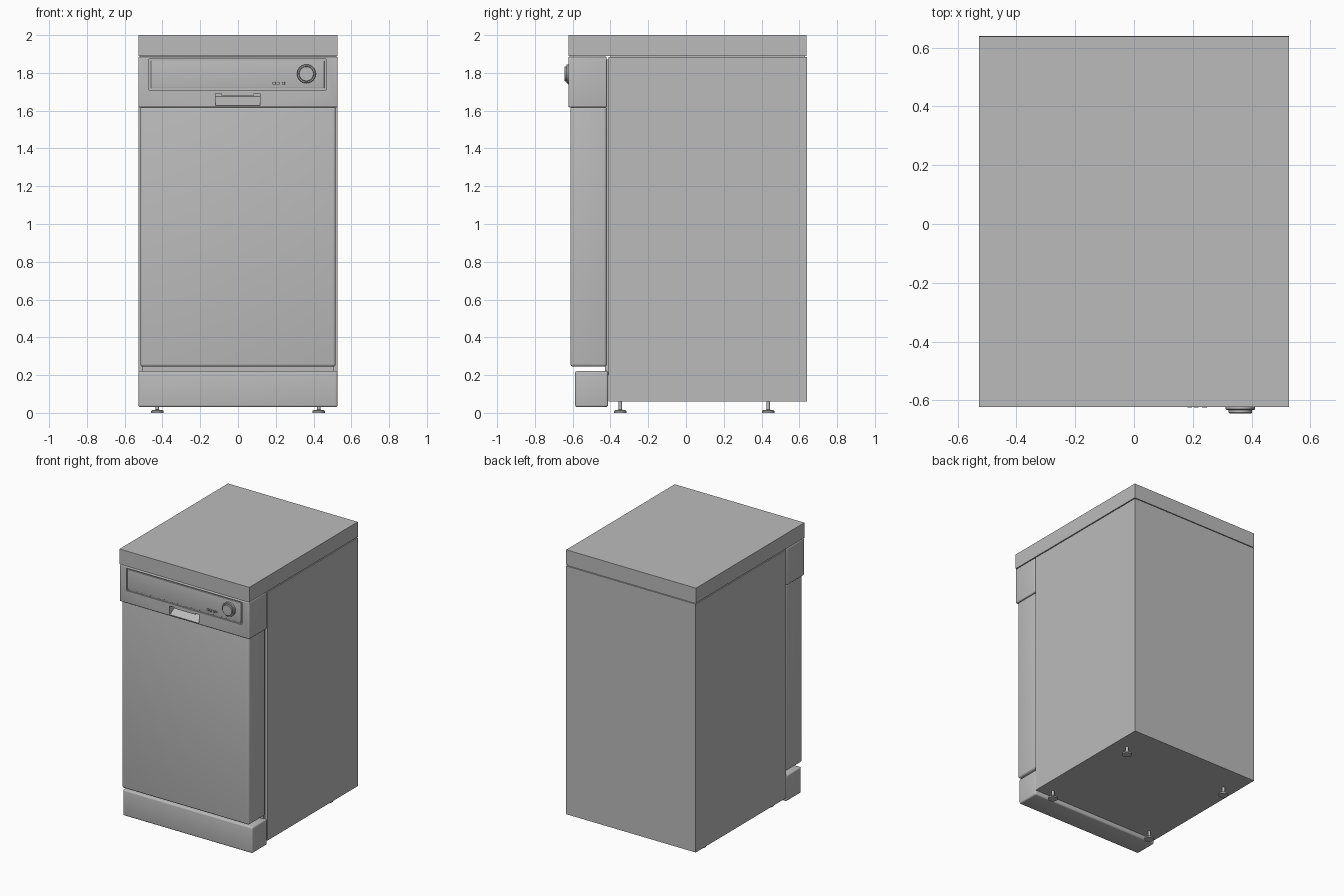
import bpy, bmesh, math
from mathutils import Vector

if "Cube" in bpy.data.objects:
    bpy.data.objects.remove(bpy.data.objects["Cube"], do_unlink=True)

GREY = 0.5
grey = bpy.data.materials.new("appliance grey")
grey.use_nodes = True
grey.diffuse_color = (GREY, GREY, GREY, 1)
grey.node_tree.nodes["Principled BSDF"].inputs["Base Color"].default_value = (GREY, GREY, GREY, 1)


def finish(name, bm):
    bmesh.ops.recalc_face_normals(bm, faces=bm.faces)
    mesh = bpy.data.meshes.new(name)
    bm.to_mesh(mesh)
    bm.free()
    obj = bpy.data.objects.new(name, mesh)
    bpy.context.collection.objects.link(obj)
    mesh.materials.append(grey)
    return obj


def smooth(obj):
    bpy.ops.object.select_all(action='DESELECT')
    bpy.context.view_layer.objects.active = obj
    obj.select_set(True)
    bpy.ops.object.shade_smooth_by_angle(angle=math.radians(35))


def box(name, x, y, z, bevel=0):
    """Box from (low, high) ranges, with optionally rounded edges."""
    bm = bmesh.new()
    bmesh.ops.create_cube(bm, size=1)
    for v in bm.verts:
        v.co = Vector([r[0] if c < 0 else r[1] for c, r in zip(v.co, (x, y, z))])
    if bevel:
        bmesh.ops.bevel(bm, geom=bm.edges[:], offset=bevel, segments=4,
                        profile=0.5, affect='EDGES')
    obj = finish(name, bm)
    if bevel:
        smooth(obj)
    return obj


def extrude_x(name, profile, x0, x1):
    """Side profile of (y, z) points swept along x."""
    bm = bmesh.new()
    face = bm.faces.new([bm.verts.new((x0, y, z)) for y, z in profile])
    new = bmesh.ops.extrude_face_region(bm, geom=[face])["geom"]
    bmesh.ops.translate(bm, vec=(x1 - x0, 0, 0),
                        verts=[g for g in new if isinstance(g, bmesh.types.BMVert)])
    return finish(name, bm)


def lathe(name, profile, centre, axis='Z', steps=32):
    """Turned part from (radius, height) points; axis Y points to the front."""
    bm = bmesh.new()
    verts = [bm.verts.new((r, 0, h)) for r, h in profile]
    edges = [bm.edges.new(pair) for pair in zip(verts, verts[1:])]
    bmesh.ops.spin(bm, geom=verts + edges, cent=(0, 0, 0), axis=(0, 0, 1),
                   angle=math.tau, steps=steps)
    bmesh.ops.remove_doubles(bm, verts=bm.verts, dist=0.0001)
    for v in bm.verts:
        if axis == 'Y':
            v.co = Vector((v.co.x, -v.co.z, v.co.y))
        v.co += Vector(centre)
    obj = finish(name, bm)
    smooth(obj)
    return obj


def cut(obj, cutter):
    mod = obj.modifiers.new("cut", 'BOOLEAN')
    mod.operation, mod.solver, mod.object = 'DIFFERENCE', 'EXACT', cutter
    bpy.context.view_layer.objects.active = obj
    bpy.ops.object.modifier_apply(modifier=mod.name)
    bpy.data.objects.remove(cutter, do_unlink=True)


W = 0.527

# Cabinet and worktop
box("cabinet", (-W, W), (-0.41, 0.64), (0.06, 1.883))
box("worktop", (-W, W), (-0.622, 0.637), (1.89, 2.0))
box("worktop_seal", (-W + 0.01, W - 0.01), (-0.40, 0.63), (1.88, 1.892))

# Door, plinth and the fillers behind them
box("door", (-0.517, 0.517), (-0.612, -0.42), (0.245, 1.622), 0.014)
box("door_gasket", (-0.507, 0.507), (-0.43, -0.405), (0.2, 1.87))
box("plinth", (-W, W), (-0.587, -0.412), (0.03, 0.222), 0.012)

# Control panel with display recess and grip pocket
panel = box("control_panel", (-W, W), (-0.622, -0.42), (1.618, 1.886), 0.006)
cut(panel, box("display_cutter", (-0.47, 0.467), (-0.7, -0.61), (1.71, 1.874)))
cut(panel, extrude_x("grip_cutter", [(-0.64, 1.627), (-0.615, 1.627), (-0.54, 1.675),
                                     (-0.54, 1.69), (-0.64, 1.69)], -0.12, 0.117))
smooth(panel)
box("display_panel", (-0.46, 0.457), (-0.616, -0.6), (1.72, 1.864), 0.002)
box("grip_lip", (-0.088, 0.085), (-0.618, -0.54), (1.68, 1.695))

# Selector knob with a ring
lathe("knob_ring", [(0.038, 0), (0.05, 0), (0.05, 0.02), (0.047, 0.023), (0.041, 0.023),
                    (0.038, 0.018), (0.038, 0)], (0.362, -0.61, 1.795), 'Y', 40)
lathe("selector_knob", [(0, 0), (0.04, 0), (0.04, 0.029), (0.037, 0.032), (0, 0.032)],
      (0.362, -0.612, 1.795), 'Y', 40)

# Small buttons with indicator lights
for i, x in enumerate((0.19, 0.212, 0.24)):
    box("button_%d" % i, (x - 0.008, x + 0.008), (-0.625, -0.61), (1.738, 1.752), 0.002)
for i, x in enumerate((0.17, 0.258)):
    box("indicator_%d" % i, (x - 0.002, x + 0.002), (-0.618, -0.61), (1.738, 1.752))

# Adjustable feet
foot = [(0, 0), (0.033, 0), (0.033, 0.01), (0.028, 0.014), (0.01, 0.017), (0.01, 0.065), (0, 0.065)]
for side, x in (("right", -0.427), ("left", 0.427)):
    for end, y in (("front", -0.348), ("back", 0.435)):
        lathe("%s_%s_foot" % (end, side), foot, (x, y, 0), 'Z', 20)
